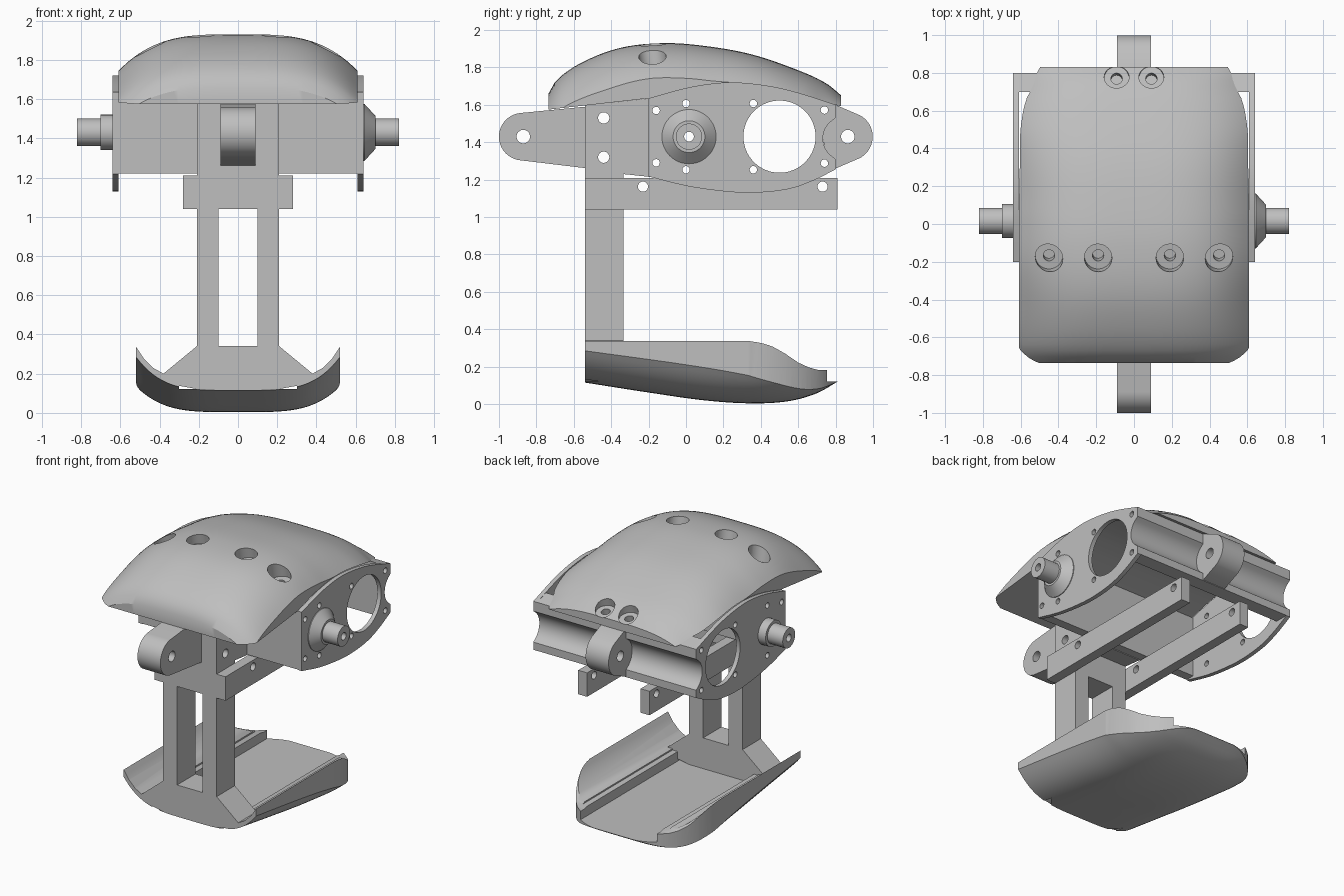
import bpy, bmesh, math
from mathutils import Matrix, Vector

cube = bpy.data.objects.get("Cube")
if cube:
    bpy.data.objects.remove(cube, do_unlink=True)

GREY = (0.52, 0.52, 0.52, 1)
mat = bpy.data.materials.new("light grey")
mat.use_nodes = True
mat.diffuse_color = GREY
mat.node_tree.nodes["Principled BSDF"].inputs["Base Color"].default_value = GREY


def add(name, bm):
    """Turn a bmesh into a coloured object."""
    bmesh.ops.remove_doubles(bm, verts=bm.verts, dist=1e-5)
    bmesh.ops.recalc_face_normals(bm, faces=bm.faces)
    me = bpy.data.meshes.new(name)
    bm.to_mesh(me)
    bm.free()
    me.materials.append(mat)
    ob = bpy.data.objects.new(name, me)
    bpy.context.collection.objects.link(ob)
    return ob


def arc(cx, cy, r, a0=0, a1=360, n=40):
    full = a1 - a0 == 360
    angles = [math.radians(a0 + (a1 - a0) * i / (n if full else n - 1)) for i in range(n)]
    return [(cx + r * math.cos(a), cy + r * math.sin(a)) for a in angles]


def smooth(points, t):
    """Smooth curve through (t, value) points."""
    n = len(points)
    t = min(max(t, points[0][0]), points[-1][0])
    i = max(k for k in range(n - 1) if points[k][0] <= t)

    def slope(k):
        a, b = points[max(k - 1, 0)], points[min(k + 1, n - 1)]
        return (b[1] - a[1]) / (b[0] - a[0])
    (t0, v0), (t1, v1) = points[i], points[i + 1]
    h = t1 - t0
    s = (t - t0) / h
    return ((2*s**3 - 3*s**2 + 1) * v0 + (s**3 - 2*s**2 + s) * h * slope(i)
            + (3*s**2 - 2*s**3) * v1 + (s**3 - s**2) * h * slope(i + 1))


def prism(name, loops, lo, hi, axis="X"):
    """Extrude an outline (first loop) with holes (other loops) along an axis."""
    cu = bpy.data.curves.new(name, "CURVE")
    cu.dimensions = "2D"
    cu.fill_mode = "BOTH"
    cu.extrude = (hi - lo) / 2
    for loop in loops:
        sp = cu.splines.new("POLY")
        sp.points.add(len(loop) - 1)
        for p, (u, v) in zip(sp.points, loop):
            p.co = (u, v, 0, 1)
        sp.use_cyclic_u = True
    tmp = bpy.data.objects.new(name + "_outline", cu)
    bpy.context.collection.objects.link(tmp)
    bpy.context.view_layer.update()
    me = tmp.evaluated_get(bpy.context.evaluated_depsgraph_get()).to_mesh()
    bm = bmesh.new()
    bm.from_mesh(me)
    bpy.data.objects.remove(tmp, do_unlink=True)
    mid = (lo + hi) / 2
    for v in bm.verts:
        u, w, d = v.co
        v.co = {"X": (mid + d, u, w), "Y": (u, mid + d, w), "Z": (u, w, mid + d)}[axis]
    return add(name, bm)


def box(name, x0, x1, y0, y1, z0, z1):
    bm = bmesh.new()
    m = Matrix.Translation(((x0+x1)/2, (y0+y1)/2, (z0+z1)/2)) @ Matrix.Diagonal((x1-x0, y1-y0, z1-z0, 1))
    bmesh.ops.create_cube(bm, size=1, matrix=m)
    return add(name, bm)


def lathe(name, profile, side, cy, cz, n=48):
    """Revolve a closed (x, radius) profile about a sideways axis."""
    bm = bmesh.new()
    rings = [[bm.verts.new((side * x, cy + r * math.cos(2*math.pi*i/n), cz + r * math.sin(2*math.pi*i/n)))
              for i in range(n)] for x, r in profile]
    for a, b in zip(rings, rings[1:] + rings[:1]):
        for i in range(n):
            j = (i + 1) % n
            bm.faces.new((a[i], a[j], b[j], b[i]))
    return add(name, bm)


def field(name, f, hx, y0, y1, base, n=48):
    """Solid between the surface z = f(x, y) and a flat base."""
    bm = bmesh.new()
    bmesh.ops.create_grid(bm, x_segments=n, y_segments=n, size=1)
    for v in bm.verts:
        x, y = v.co.x * hx, y0 + (y1 - y0) * (v.co.y + 1) / 2
        v.co = (x, y, f(x, y))
    ext = bmesh.ops.extrude_face_region(bm, geom=bm.faces[:], use_keep_orig=True)
    for v in ext["geom"]:
        if isinstance(v, bmesh.types.BMVert):
            v.co.z = base
    return add(name, bm)


def cut(ob, cutter, op="DIFFERENCE"):
    cutter.hide_render = True
    mod = ob.modifiers.new("cut", "BOOLEAN")
    mod.operation, mod.solver, mod.object = op, "EXACT", cutter
    bpy.context.view_layer.objects.active = ob
    bpy.ops.object.modifier_apply(modifier=mod.name)
    bpy.data.objects.remove(cutter, do_unlink=True)


def drill(ob, centre, r, depth, tilt):
    """Sink a round hole below a point on the surface, leaning to the rear by tilt degrees."""
    bm = bmesh.new()
    m = (Matrix.Translation(Vector(centre)) @ Matrix.Rotation(math.radians(-tilt), 4, "X")
         @ Matrix.Translation((0, 0, 0.15 - depth / 2)))
    bmesh.ops.create_cone(bm, cap_ends=True, segments=32, radius1=r, radius2=r, depth=0.3 + depth, matrix=m)
    cut(ob, add("drill", bm))


# Side plates with motor opening, axle hole and screw holes
steps = [-.2 + i * .05 for i in range(21)]
plate_top = [(-.2, 1.635), (0, 1.69), (.15, 1.715), (.27, 1.72), (.45, 1.7), (.6, 1.665), (.8, 1.6)]
plate_base = [(-.2, 1.217), (0, 1.167), (.2, 1.138), (.36, 1.13), (.55, 1.15), (.68, 1.195), (.8, 1.255)]
upper = [(y, smooth(plate_top, y)) for y in steps]
lower = [(y, smooth(plate_base, y)) for y in reversed(steps)]
channel = [(.8, 1.53)] + arc(.85, 1.42, .118, 115, 245, 17)[1:-1] + [(.8, 1.31)]
screws = [(y, 1.43 + s * d) for y, d in ((-.16, .14), (0, .177), (.36, .177), (.74, .142)) for s in (1, -1)]
holes = [arc(y, z, .02, n=16) for y, z in screws]
for name, lo in (("left_side_plate", .61), ("right_side_plate", -.64)):
    prism(name, [upper + channel + lower, arc(.5, 1.43, .193, n=64), arc(.016, 1.43, .05)] + holes, lo, lo + .03)

# Domed top cover: crown line, side edge line and a squarish cross-section
crown = [(-.735, 1.66), (-.69, 1.735), (-.55, 1.83), (-.35, 1.905), (-.12, 1.93), (.1, 1.915),
         (.35, 1.87), (.6, 1.785), (.75, 1.715), (.83, 1.65)]
edge = [(-.735, 1.5), (-.65, 1.59), (-.4, 1.69), (-.2, 1.74), (0, 1.742), (.15, 1.727),
        (.35, 1.71), (.5, 1.685), (.65, 1.625), (.75, 1.555), (.83, 1.535)]


def dome(x, y):
    top = smooth(crown, y)
    return top - (top - smooth(edge, y)) * (abs(x) / .608) ** 3.4


# The underside rises from the front and then follows the plates
cover = field("top_cover", dome, .608, -.735, .83, 1.3)
cut(cover, prism("underside", [[(-1, 1.545)] + upper + [(.95, 1.56), (.95, 1.1), (-1, 1.1)]], -.8, .8))
for xs, y, tilt, r, sink, bore in (((-.45, -.19, .19, .45), -.18, -10, .073, .08, .16),
                                   ((-.092, .092), .778, 14, .066, .035, .08)):
    for x in xs:
        spot = (x, y, dome(x, y))
        drill(cover, spot, r, sink, tilt)
        drill(cover, spot, .03, bore, tilt)

# Front wall and channelled rear crossbar between the plates
prism("front_wall", [[(-.2, 1.22), (-.135, 1.22), (-.135, 1.65), (-.2, 1.635)]] + holes[:2], -.61, .61)
prism("rear_crossbar", [[(.7, 1.63), (.8, 1.6)] + channel + [(.8, 1.256), (.7, 1.256)]] + holes[6:], -.61, .61)

# Axle ends: flared on the left, stepped on the right
shaft = [(.7, .07), (.82, .07), (.82, .026), (.6, .026)]
lathe("left_axle", [(.6, .145), (.645, .145), (.7, .085)] + shaft, 1, .016, 1.43)
lathe("right_axle", [(.6, .09), (.7, .09)] + shaft, -1, .016, 1.43)

# Front and rear lugs
prism("front_lug", [[(-.5, 1.595), (-.54, 1.59)] + arc(-.873, 1.43, .127, 97, 263, 32)
                    + [(-.54, 1.262), (-.5, 1.258)], arc(-.87, 1.43, .036)], -.09, .09)
prism("rear_lug", [[(.73, 1.43), (.765, 1.6), (.8, 1.6)] + arc(.868, 1.43, .13, 62, -62, 32)
                   + [(.8, 1.26), (.765, 1.26)], arc(.865, 1.43, .036)], -.09, .09)

# Column: head block, yoke, two legs and flared foot
prism("column_head", [[(-.54, 1.2), (-.335, 1.2), (-.335, 1.23), (-.195, 1.215), (-.195, 1.635), (-.54, 1.597)],
                      arc(-.44, 1.53, .03), arc(-.44, 1.32, .03)], -.21, .21)
box("column_yoke", -.28, .28, -.54, -.335, 1.04, 1.21)
for side in ("left", "right"):
    s = 1 if side == "left" else -1
    a, b = sorted((s * .1, s * .21))
    box(side + "_column_leg", a, b, -.54, -.335, .33, 1.05)
    a, b = sorted((s * .21, s * .28))
    prism(side + "_lower_rail", [[(-.36, 1.04), (.81, 1.04), (.81, 1.21), (-.36, 1.21)],
                                 arc(-.23, 1.163, .027), arc(.73, 1.163, .027)], a, b)
prism("column_foot", [[(-.38, .2), (-.3, .138), (-.2, .12), (.2, .12), (.3, .138), (.38, .2),
                       (.21, .34), (-.21, .34)]], -.54, -.335, "Y")

# Lower tray: bowl-shaped underside with upright sides and rounded rear corners
keel = [(-.54, .115), (-.2, .062), (.1, .02), (.35, .004), (.55, .016), (.7, .058), (.81, .12)]
flank = [(-.54, .285), (-.1, .225), (.15, .187), (.3, .16), (.42, .138), (.6, .136), (.7, .155), (.81, .2)]


def bowl(x, y):
    low = smooth(keel, y)
    return low + (smooth(flank, y) - low) * (abs(x) / .52) ** 4.1


tray = field("lower_tray", bowl, .52, -.54, .81, .7)
corner = [(.1 + .42 * c, .31 + .505 * s) for c, s in arc(0, 0, 1, 4, 90, 24)]
plan = [(.53, -.6), (.53, .31)] + corner
cut(tray, prism("plan_trim", [plan + [(-x, y) for x, y in reversed(plan)]], -.1, .9, "Z"), "INTERSECT")

# Trim the tray rim to its side profile, then hollow it lengthwise
rim = [(.3, .34), (.37, .335), (.45, .315), (.53, .27), (.6, .222), (.66, .195), (.71, .182), (.768, .182)]
cut(tray, prism("rim_trim", [[(-.7, .34)] + rim + [(.77, .135), (.9, .21), (.9, .9), (-.7, .9)]], -.8, .8))
half = [(.3, .122), (.3, .19), (.34, .19), (.34, .2), (.38, .2), (.43, .228), (.48, .277), (.52, .337), (.58, .46)]
hollow = half + [(.58, .8), (-.58, .8)] + [(-x, z) for x, z in reversed(half)]
cut(tray, prism("hollow", [hollow], -.8, 1.0, "Y"))

# Smooth rounded surfaces while keeping edges crisp
bpy.ops.object.select_all(action="DESELECT")
for ob in bpy.context.scene.objects:
    if ob.type == "MESH":
        ob.select_set(True)
        bpy.context.view_layer.objects.active = ob
bpy.ops.object.shade_smooth_by_angle(angle=math.radians(30))
